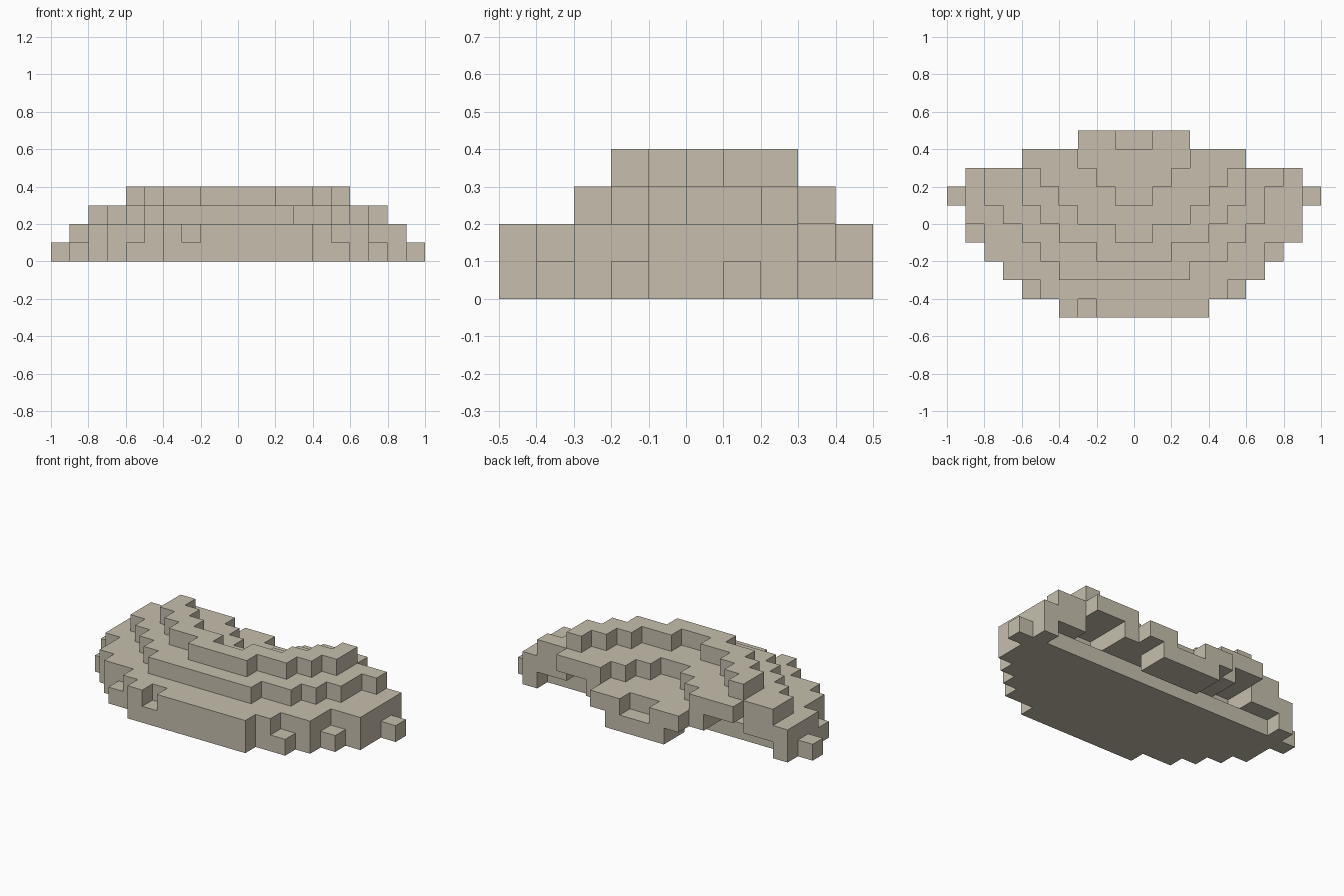
import bpy, bmesh
from math import radians
from mathutils import Vector

cube = bpy.data.objects.get("Cube")
if cube:
    bpy.data.objects.remove(cube)

CELL = 0.1
FIRST_ROW = -5


def mirror(*spans):
    """Repeat right-hand spans on the other side."""
    return [*spans, *[(-b, -a) for a, b in spans]]


# Each tier lists its rows from front to back, each row as filled x spans in cells
base = [
    [(-4, 4)], [(-6, 6)], [(-7, 7)], [(-8, 8)], [(-9, 9)], [(-9, 9)], [(-10, 10)],
    mirror((8, 9)),            # back corner feet
    [(-2, 2)], [(-2, 2)],      # rear block
]
lower_step = [
    [(-4, -3), (-2, 4)], [(-5, 5)], [(-7, 7)], [(-8, 7)], [(-8, 9)], [(-9, 9)],
    [(-4, 4), *mirror((6, 9))], [(-4, 4), *mirror((6, 9))],
    [(-4, 4)], mirror((1, 3)),
]
upper_step = [
    [], [], [(-4, 3)], [(-5, 5)], [(-6, 6)], [(-7, 7)],
    [(-8, -1), (1, 7)], mirror((2, 8)), mirror((3, 6)),
]
crest = [
    [], [], [], [(-2, 2)], mirror((1, 4)), mirror((3, 5)),
    mirror((4, 6)), mirror((5, 6)),
]

filled = {
    (x, FIRST_ROW + row, z)
    for z, tier in enumerate((base, lower_step, upper_step, crest))
    for row, spans in enumerate(tier)
    for a, b in spans
    for x in range(a, b)
}

# Outer shell: one square wherever a filled cell meets an empty one
bm = bmesh.new()
corners = {}


def corner(p):
    key = tuple(round(c) for c in p)
    if key not in corners:
        corners[key] = bm.verts.new(Vector(key) * CELL)
    return corners[key]


for cell in sorted(filled):
    centre = Vector(cell) + Vector((0.5, 0.5, 0.5))
    for axis in range(3):
        for side in (-1, 1):
            n = Vector((0, 0, 0))
            n[axis] = side
            if tuple(round(c + d) for c, d in zip(cell, n)) in filled:
                continue
            u = Vector((0, 0, 0))
            u[(axis + 1) % 3] = 1
            v = n.cross(u)
            ring = [(-1, -1), (1, -1), (1, 1), (-1, 1)]
            bm.faces.new([corner(centre + (n + u * i + v * j) / 2) for i, j in ring])

# Merge coplanar squares into large flat faces
bmesh.ops.dissolve_limit(bm, angle_limit=radians(1), verts=bm.verts[:], edges=bm.edges[:])
mesh = bpy.data.meshes.new("stepped_mound")
bm.to_mesh(mesh)
bm.free()

stone = bpy.data.materials.new("pale_stone")
stone.use_nodes = True
colour = (0.57, 0.52, 0.42, 1)
stone.diffuse_color = colour
stone.node_tree.nodes["Principled BSDF"].inputs["Base Color"].default_value = colour
mesh.materials.append(stone)

mound = bpy.data.objects.new("stepped_mound", mesh)
bpy.context.collection.objects.link(mound)
